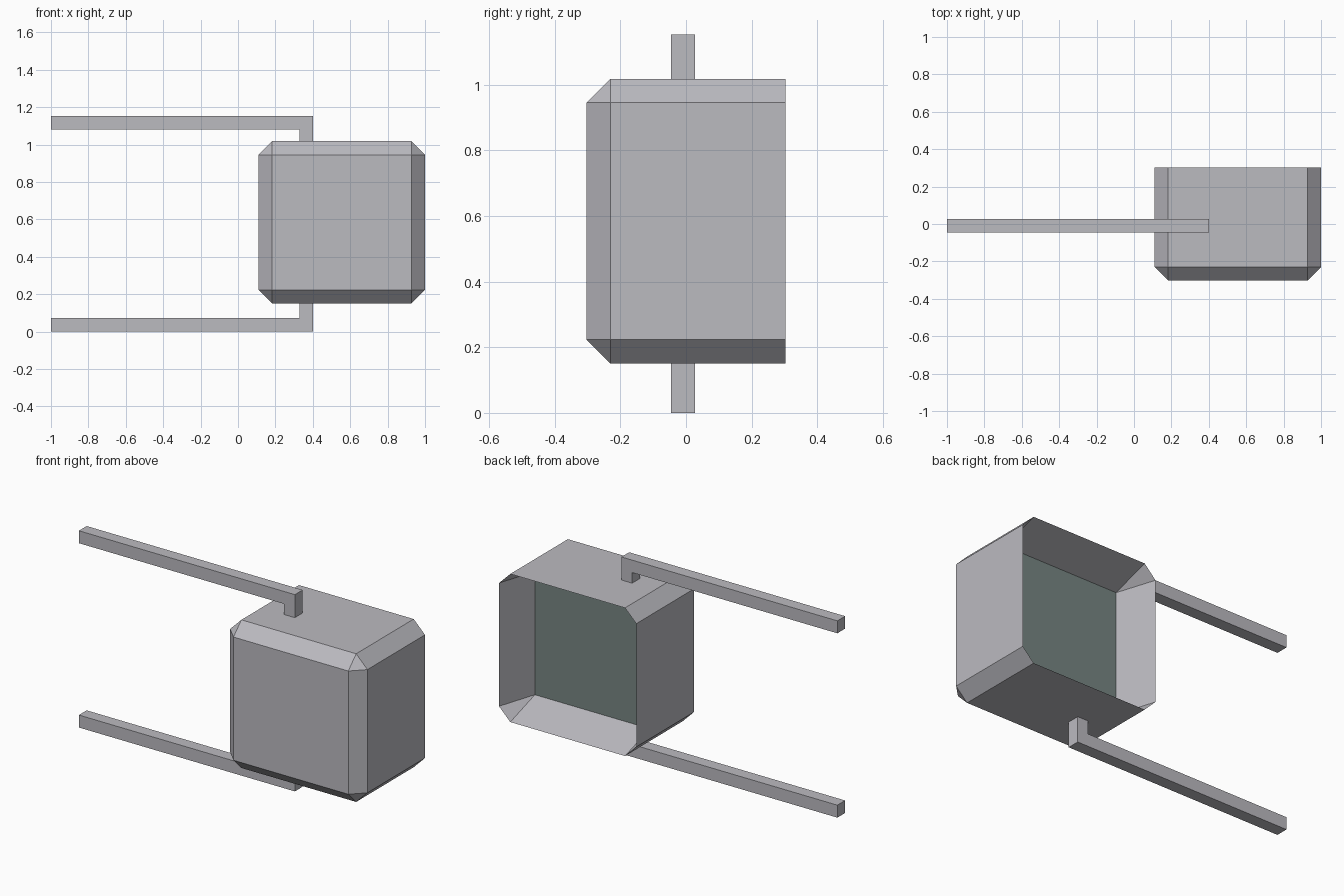
import bpy
import bmesh
from mathutils import Vector

cube = bpy.data.objects.get("Cube")
if cube:
    bpy.data.objects.remove(cube, do_unlink=True)


def material(name, color):
    mat = bpy.data.materials.new(name)
    mat.use_nodes = True
    mat.diffuse_color = color
    mat.node_tree.nodes["Principled BSDF"].inputs["Base Color"].default_value = color
    return mat


def add_object(name, bm, *mats):
    bmesh.ops.recalc_face_normals(bm, faces=bm.faces[:])
    mesh = bpy.data.meshes.new(name)
    bm.to_mesh(mesh)
    bm.free()
    for mat in mats:
        mesh.materials.append(mat)
    obj = bpy.data.objects.new(name, mesh)
    bpy.context.collection.objects.link(obj)
    return obj


grey = material("pale grey", (0.50, 0.495, 0.53, 1))
glass = material("dark green grey", (0.185, 0.24, 0.225, 1))

LOW = Vector((0.11, -0.303, 0.15))
HIGH = Vector((1.0, 0.303, 1.018))
CHAMFER = 0.073
GLASS_Y = 0.075

# Housing: box chamfered everywhere except around its open back
bm = bmesh.new()
bmesh.ops.create_cube(bm, size=1)
center, size = (LOW + HIGH) / 2, HIGH - LOW
for v in bm.verts:
    v.co = center + v.co * size
edges = [e for e in bm.edges if any(v.co.y < 0 for v in e.verts)]
bmesh.ops.bevel(bm, geom=edges, offset=CHAMFER, segments=1, affect='EDGES')

# Recess: push the back face inward and gather its corners into a rectangle
back = max(bm.faces, key=lambda f: f.calc_center_median().y)
pane = bmesh.ops.extrude_discrete_faces(bm, faces=[back])["faces"][0]
for v in pane.verts:
    v.co.x = min(max(v.co.x, LOW.x + CHAMFER), HIGH.x - CHAMFER)
    v.co.z = min(max(v.co.z, LOW.z + CHAMFER), HIGH.z - CHAMFER)
    v.co.y = GLASS_Y
pane.material_index = 1
bmesh.ops.remove_doubles(bm, verts=pane.verts[:], dist=0.001)
add_object("mirror_housing", bm, grey, glass)


# Arms: L-shaped bars, each ending in a short post that meets the housing
def arm(name, outer, inner, tip):
    bm = bmesh.new()
    outline = [(-1, outer), (0.4, outer), (0.4, tip), (0.33, tip), (0.33, inner), (-1, inner)]
    face = bm.faces.new([bm.verts.new((x, -0.045, z)) for x, z in outline])
    side = bmesh.ops.extrude_face_region(bm, geom=[face])["geom"]
    verts = [g for g in side if isinstance(g, bmesh.types.BMVert)]
    bmesh.ops.translate(bm, verts=verts, vec=(0, 0.072, 0))
    add_object(name, bm, grey)


arm("lower_arm", 0, 0.073, LOW.z)
arm("upper_arm", 1.153, 1.08, HIGH.z)
